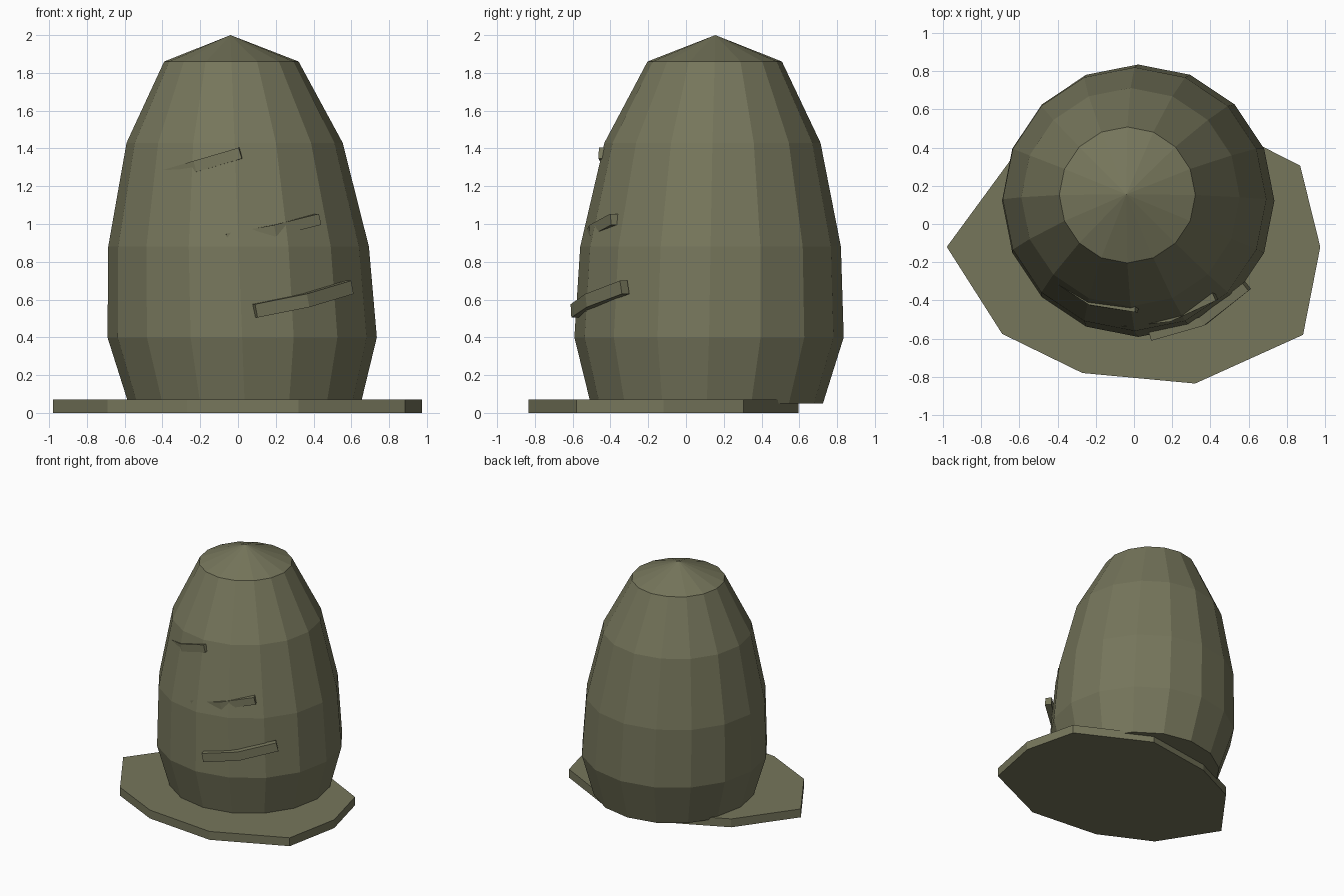
import bpy
import math
from mathutils import Vector

if "Cube" in bpy.data.objects:
    bpy.data.objects.remove(bpy.data.objects["Cube"])

olive = bpy.data.materials.new("olive")
olive.diffuse_color = (0.18, 0.18, 0.105, 1)
olive.use_nodes = True
olive.node_tree.nodes["Principled BSDF"].inputs["Base Color"].default_value = olive.diffuse_color


def make(name, verts, faces):
    mesh = bpy.data.meshes.new(name)
    mesh.from_pydata(verts, [], faces)
    mesh.materials.append(olive)
    obj = bpy.data.objects.new(name, mesh)
    bpy.context.collection.objects.link(obj)
    return obj


def loft(name, rings, apex=None):
    """Skin equal-length rings; cap the start, and the end with a cap or a cone tip."""
    n = len(rings[0])
    verts = [p for ring in rings for p in ring]
    faces = [tuple(reversed(range(n)))]
    for r in range(len(rings) - 1):
        for i in range(n):
            a, b = r * n + i, r * n + (i + 1) % n
            faces.append((a, b, b + n, a + n))
    last = (len(rings) - 1) * n
    if apex:
        verts.append(apex)
        faces += [(last + i, last + (i + 1) % n, len(verts) - 1) for i in range(n)]
    else:
        faces.append(tuple(range(last, last + n)))
    return make(name, verts, faces)


def circle(cx, cy, z, r, n=16):
    return [(cx + r * math.cos(math.tau * i / n), cy + r * math.sin(math.tau * i / n), z)
            for i in range(n)]


# Leaning domed body: centre x, centre y, height, radius
profile = [(0.035, 0.11, 0.05, 0.615), (0.022, 0.122, 0.40, 0.713),
           (0.003, 0.13, 0.88, 0.69), (-0.018, 0.14, 1.43, 0.572),
           (-0.035, 0.152, 1.86, 0.356)]
loft("domed_body", [circle(*p) for p in profile], apex=(-0.04, 0.155, 2.0))

# Irregular flat base slab
outline = [(0.975, -0.12), (0.87, 0.305), (0.30, 0.595), (-0.27, 0.51), (-0.65, 0.33),
           (-0.98, -0.12), (-0.69, -0.575), (-0.27, -0.78), (0.32, -0.835), (0.885, -0.58)]
loft("base_slab", [[(x, y, z) for x, y in outline] for z in (0.0, 0.07)])


# Slanted bent strips wrapped on the front of the body
def strip(name, path, height, depth):
    pts = [Vector(p) for p in path]
    rings = []
    for i, p in enumerate(pts):
        along = (pts[min(i + 1, len(pts) - 1)] - pts[max(i - 1, 0)]).normalized()
        out = Vector((along.y, -along.x, 0)).normalized()
        up = out.cross(along).normalized()
        if up.z < 0:
            up = -up
        rings.append([p + out * a * depth / 2 + up * b * height / 2
                      for a, b in ((-1, -1), (1, -1), (1, 1), (-1, 1))])
    return loft(name, rings)


strip("upper_strip", [(-0.42, -0.275, 1.245), (-0.22, -0.405, 1.305), (0.015, -0.44, 1.375)], 0.06, 0.045)
strip("middle_strip", [(-0.06, -0.515, 0.92), (0.19, -0.488, 0.965), (0.425, -0.378, 1.025)], 0.06, 0.045)
strip("lower_strip", [(0.09, -0.585, 0.54), (0.36, -0.507, 0.595), (0.59, -0.325, 0.665)], 0.072, 0.05)
